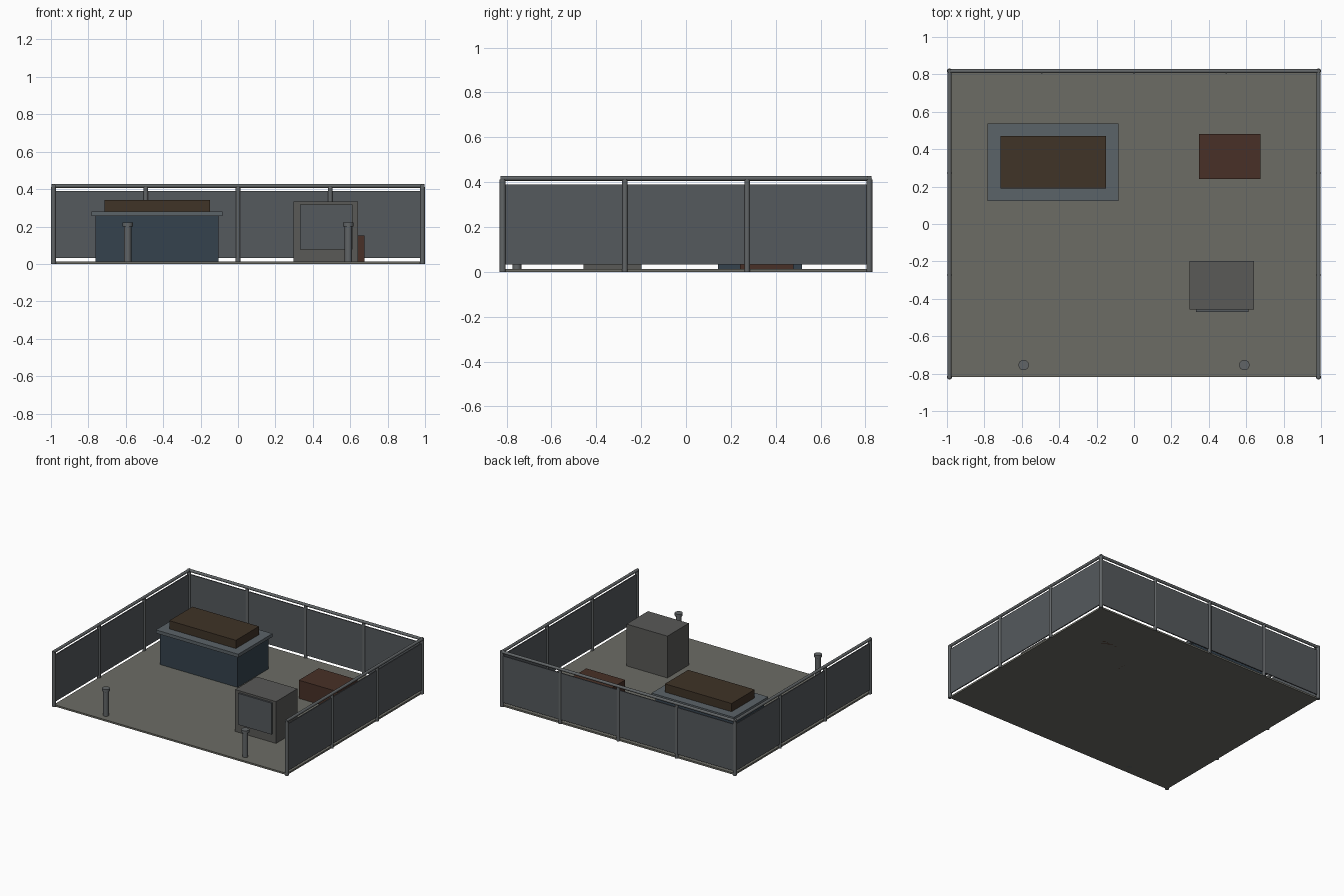
import bpy, math

if "Cube" in bpy.data.objects:
    bpy.data.objects.remove(bpy.data.objects["Cube"])

def mat(name, r, g, b):
    m = bpy.data.materials.new(name)
    m.diffuse_color = (r, g, b, 1)
    m.use_nodes = True
    m.node_tree.nodes["Principled BSDF"].inputs["Base Color"].default_value = m.diffuse_color
    return m

CONCRETE = mat("concrete", 0.15, 0.15, 0.13)
STEEL = mat("steel", 0.12, 0.13, 0.135)
MESH = mat("mesh_panel", 0.09, 0.10, 0.11)
BLUE = mat("dark_blue", 0.035, 0.055, 0.075)
TRIM = mat("blue_grey", 0.105, 0.125, 0.14)
WOOD = mat("dark_wood", 0.05, 0.033, 0.02)
RUST = mat("red_brown", 0.065, 0.03, 0.02)
GREY = mat("cabinet_grey", 0.10, 0.10, 0.095)

def box(name, x, y, z, m):
    """Box from (min, max) ranges on each axis."""
    bpy.ops.mesh.primitive_cube_add(size=1, location=[(a + b) / 2 for a, b in (x, y, z)])
    o = bpy.context.object
    o.name = name
    o.scale = [b - a for a, b in (x, y, z)]
    bpy.ops.object.transform_apply(location=False, rotation=False, scale=True)
    o.data.materials.append(m)
    return o

def rod(name, centre, r, length, m, rot=(0, 0, 0)):
    bpy.ops.mesh.primitive_cylinder_add(vertices=16, radius=r, depth=length,
                                        location=centre, rotation=rot)
    o = bpy.context.object
    o.name = name
    o.data.materials.append(m)
    bpy.ops.object.shade_smooth_by_angle(angle=math.radians(40))
    return o

X, Y = 0.9865, 0.8175      # fence centre lines
POST_H, RAIL_Z, RAIL_R = 0.412, 0.417, 0.011
PANEL_Z, T = (0.032, 0.389), 0.004

# floor slab
box("floor", (-X, X), (-Y, Y), (0, 0.013), CONCRETE)

# fence posts: corners, back wall and side walls
posts = [(s * X, t * Y, 0.0135) for s in (-1, 1) for t in (-1, 1)]
posts += [(i * X / 2, Y, 0.0125) for i in (-1, 0, 1)]
posts += [(s * X, t * Y / 3, 0.0125) for s in (-1, 1) for t in (-1, 1)]
for px, py, r in posts:
    rod("fence_post", (px, py, POST_H / 2), r, POST_H, STEEL)

# top rails and panels on three sides
rod("back_rail", (0, Y, RAIL_Z), RAIL_R, 2 * X + 0.02, STEEL, (0, math.pi / 2, 0))
box("back_panel", (-X + 0.01, X - 0.01), (Y - T, Y + T), PANEL_Z, MESH)
for s, side in ((-1, "left"), (1, "right")):
    rod(side + "_rail", (s * X, 0, RAIL_Z), RAIL_R, 2 * Y + 0.02, STEEL, (math.pi / 2, 0, 0))
    box(side + "_panel", (s * X - T, s * X + T), (-Y + 0.01, Y - 0.01), PANEL_Z, MESH)

# counter with overhanging top and a wooden chest on it
box("counter_body", (-0.762, -0.103), (0.143, 0.517), (0.005, 0.255), BLUE)
box("counter_top", (-0.782, -0.084), (0.123, 0.537), (0.255, 0.28), TRIM)
box("counter_chest", (-0.715, -0.151), (0.19, 0.47), (0.28, 0.343), WOOD)

# cabinet with front door
box("cabinet", (0.296, 0.642), (-0.457, -0.198), (0, 0.333), GREY)
box("cabinet_door", (0.331, 0.613), (-0.47, -0.457), (0.078, 0.318), MESH)

# stack of boards
for i in range(4):
    box("stacked_board", (0.347, 0.676), (0.24, 0.48), (i * 0.038, (i + 1) * 0.038), RUST)

# entrance bollards
for s in (-1, 1):
    rod("bollard", (s * 0.59, -0.754, 0.101), 0.02, 0.202, STEEL)
    rod("bollard_cap", (s * 0.59, -0.754, 0.211), 0.028, 0.02, STEEL)
